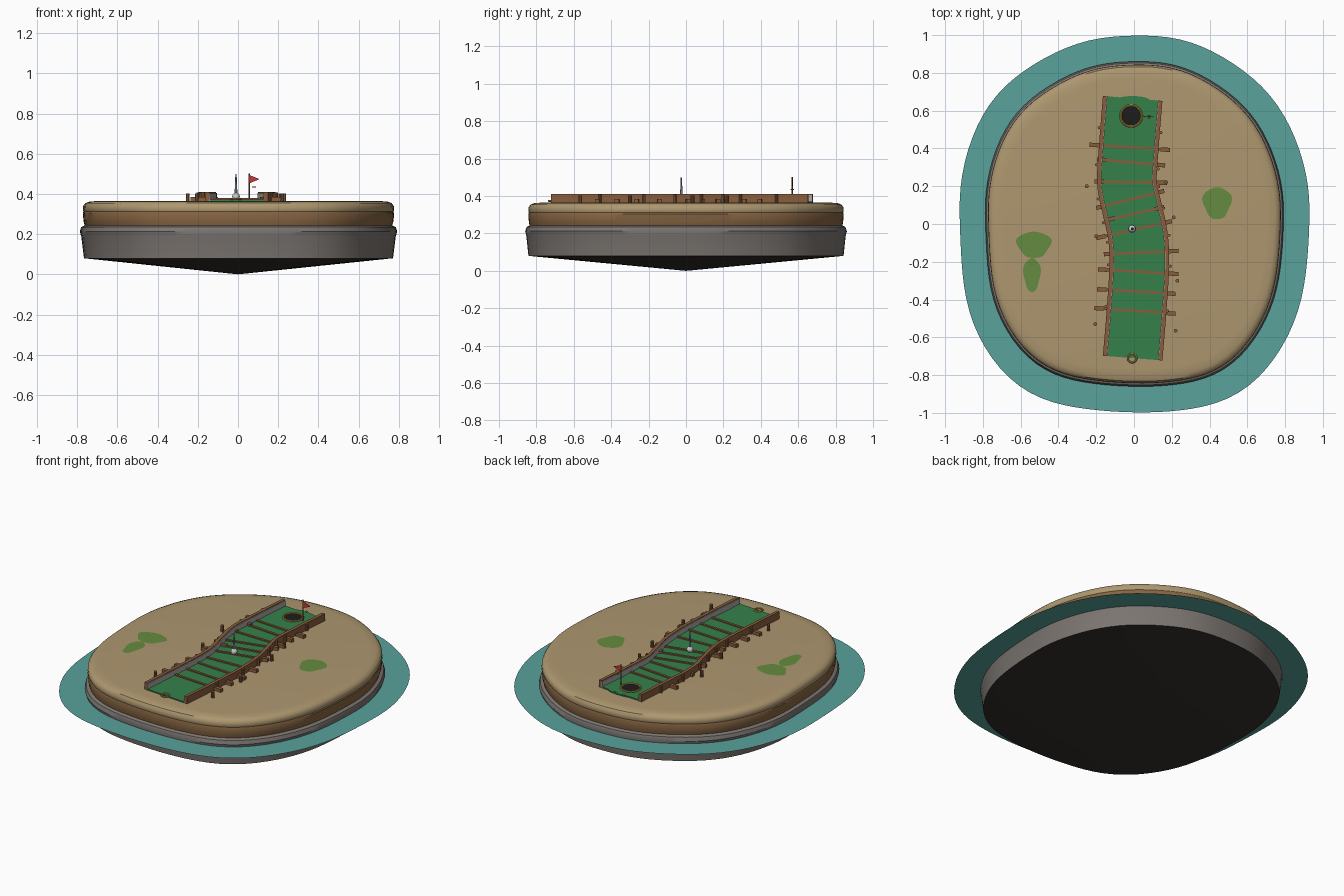
import bpy, bmesh, math
from mathutils import Vector

if "Cube" in bpy.data.objects:
    bpy.data.objects.remove(bpy.data.objects["Cube"])

def mat(name, c):
    m = bpy.data.materials.new(name)
    m.diffuse_color = (*c, 1)
    m.use_nodes = True
    m.node_tree.nodes["Principled BSDF"].inputs["Base Color"].default_value = m.diffuse_color
    return m

SAND = mat("sand", (.42, .31, .16)); EARTH = mat("earth", (.24, .13, .055))
ROCK = mat("rock", (.20, .18, .165)); DARK = mat("dark_rock", (.035, .03, .027))
WATER = mat("water", (.10, .36, .33)); TURF = mat("turf", (.035, .22, .07))
MOSS = mat("moss", (.13, .26, .05)); WOOD = mat("wood", (.25, .11, .045))
GREY = mat("pale_board", (.42, .40, .38)); GOLD = mat("gold", (.50, .33, .06))
BLACK = mat("black", (.012, .012, .012)); RED = mat("red", (.55, .04, .04))
WHITE = mat("white", (.85, .85, .85)); STEEL = mat("steel", (.2, .22, .28))
TOP = .365

def mesh(name, verts, faces, mats, idx=None, smooth=True):
    me = bpy.data.meshes.new(name)
    me.from_pydata(verts, [], faces)
    for m in mats:
        me.materials.append(m)
    if idx:
        me.polygons.foreach_set("material_index", idx)
    bm = bmesh.new(); bm.from_mesh(me)
    bmesh.ops.recalc_face_normals(bm, faces=bm.faces)
    bm.to_mesh(me); bm.free()
    ob = bpy.data.objects.new(name, me)
    bpy.context.collection.objects.link(ob)
    finish(ob, smooth)
    return ob

def finish(ob, smooth=True):
    bpy.ops.object.select_all(action='DESELECT')
    ob.select_set(True)
    bpy.context.view_layer.objects.active = ob
    if smooth:
        bpy.ops.object.shade_smooth_by_angle(angle=math.radians(35))

def outline(a, b, n=96, wob=.004):
    """Rounded island outline, squarer towards the front."""
    pts = []
    for i in range(n):
        t = 2 * math.pi * i / n
        c, s = math.cos(t), math.sin(t)
        e = 2.4 - .25 * s
        r = (abs(c) ** e + abs(s) ** e) ** (-1 / e)
        r *= 1 + wob * math.sin(5 * t + 1) + wob * .5 * math.sin(11 * t)
        pts.append((a * r * c, b * r * s))
    return pts

def rings(name, sections, mats, idx, cap_top=None, apex=None):
    n = 96
    verts, faces, mi = [], [], []
    for a, b, z in sections:
        verts += [(x, y, z) for x, y in outline(a, b)]
    for k in range(len(sections) - 1):
        for i in range(n):
            j = (i + 1) % n
            faces.append((k*n+i, k*n+j, (k+1)*n+j, (k+1)*n+i)); mi.append(idx[k])
    if apex is not None:
        verts.append((0, 0, apex))
        for i in range(n):
            faces.append((len(verts)-1, (i+1) % n, i)); mi.append(cap_top[0])
    if cap_top:
        o = (len(sections) - 1) * n
        faces.append(tuple(range(o, o + n))); mi.append(cap_top[1])
    return mesh(name, verts, faces, mats, mi)

# Island: conical underside, rock wall, earth band, rounded sand top
prof = [(.768, .842, .08), (.782, .854, .19), (.789, .86, .212), (.782, .852, .235),
        (.764, .836, .243), (.77, .84, .262), (.774, .843, .305), (.77, .84, .312),
        (.774, .843, .322), (.772, .841, .34), (.762, .832, .354), (.742, .812, .362), (.70, .77, TOP)]
rings("island", prof, [DARK, ROCK, EARTH, SAND], [1]*4 + [2]*3 + [3]*5, (0, 3), 0)

# Water sheet around the island
rings("water", [(.74, .80, .196), (.84, .92, .196), (.925, .997, .196)], [WATER], [0, 0])

# Moss patches on the sand
def patch(name, x, y, rx, ry):
    ring = [(x + rx*(1+.15*math.sin(3*t))*math.cos(t), y + ry*math.sin(t), TOP + .001)
            for t in (math.tau*i/24 for i in range(24))]
    mesh(name, ring, [tuple(range(24))], [MOSS])
patch("moss_right", .44, .11, .075, .085)
patch("moss_left", -.53, -.11, .09, .07)
patch("moss_left_tail", -.54, -.27, .045, .09)

# Lane centre line (Catmull-Rom through a few points)
CTRL = [Vector(p) for p in [(.01, .85), (-.007, .665), (-.028, .40), (-.037, .22), (-.01, .08),
        (.02, -.06), (.028, -.22), (.012, -.48), (-.007, -.71), (-.02, -.9)]]
path = []
for k in range(1, len(CTRL) - 2):
    p0, p1, p2, p3 = CTRL[k-1:k+3]
    for s in range(8):
        t = s / 8
        path.append(.5*(2*p1 + (p2-p0)*t + (2*p0-5*p1+4*p2-p3)*t*t + (3*p1-p0-3*p2+p3)*t**3))
path.append(CTRL[-2])

def ribbon(name, o1, o2, z0, z1, m):
    verts, faces = [], []
    for i, p in enumerate(path):
        d = (path[min(i+1, len(path)-1)] - path[max(i-1, 0)]).normalized()
        nrm = Vector((-d.y, d.x))          # points to +x
        a, b = p + nrm*o1, p + nrm*o2
        verts += [(*a, z0), (*b, z0), (*b, z1), (*a, z1)]
        if i:
            o = 4 * i
            faces += [(o-4+k, o-4+(k+1) % 4, o+(k+1) % 4, o+k) for k in range(4)]
    e = len(verts) - 4
    faces += [(0, 1, 2, 3), (e, e+1, e+2, e+3)]
    mesh(name, verts, faces, [m])

ribbon("lane_turf", -.14, .14, .360, .372, TURF)
for s, side in ((-1, "left"), (1, "right")):
    ribbon("rail_" + side, s*.138, s*.158, .360, .41, WOOD)
    ribbon("rail_liner_" + side, s*.134, s*.139, .360, .406, GREY)

def cyl(name, x, y, r, z0, z1, m, r2=None, n=16):
    bpy.ops.mesh.primitive_cone_add(vertices=n, radius1=r, radius2=r if r2 is None else r2,
                                    depth=z1 - z0, location=(x, y, (z0 + z1) / 2))
    ob = bpy.context.object
    ob.name = name
    ob.data.materials.append(m)
    finish(ob)
    return ob

def beam(name, a, b, w, z0, z1):
    a, b = Vector(a), Vector(b)
    c, d = (a + b) / 2, b - a
    bpy.ops.mesh.primitive_cube_add(size=1, location=(c.x, c.y, (z0+z1)/2),
                                    rotation=(0, 0, math.atan2(d.y, d.x)))
    ob = bpy.context.object
    ob.name = name
    ob.scale = (d.length, w, z1 - z0)
    ob.data.materials.append(WOOD)

# Cross slats with thicker stubs outside the rails
SLATS = [(-.235, .42, .19, .392), (-.195, .343, .165, .31), (-.21, .225, .175, .218),
         (-.20, .085, .16, .175), (-.15, .02, .16, .09), (-.20, -.075, .20, .015),
         (-.16, -.16, .235, -.142), (-.19, -.24, .235, -.265), (-.195, -.345, .22, -.37),
         (-.21, -.445, .22, -.475)]
for i, (x0, y0, x1, y1) in enumerate(SLATS):
    a, b = Vector((x0, y0)), Vector((x1, y1))
    beam(f"slat_{i}", a, b, .014, .362, .379)
    u = (b - a).normalized()
    beam(f"stub_left_{i}", a, a + u*.05, .022, .362, .385)
    beam(f"stub_right_{i}", b - u*.05, b, .022, .362, .385)

# Round pegs beside the lane and posts against the rails
PEGS = [(-.25, .2), (.17, .22), (-.2, -.065), (.21, .035), (.23, -.3), (.22, -.565), (-.205, -.53)]
for i, (x, y) in enumerate(PEGS):
    cyl(f"peg_{i}", x, y, .010, .36, .403, WOOD, n=10)
for i, k in enumerate(range(5, len(path) - 3, 7)):
    p, d = path[k], (path[k+1] - path[k-1]).normalized()
    for s in (-1, 1):
        q = p + Vector((-d.y, d.x)) * s * .164
        cyl(f"rail_post_{i}_{s}", q.x, q.y, .008, .36, .408, WOOD, n=8)

def torus(name, x, y, R, r, z):
    bpy.ops.mesh.primitive_torus_add(major_radius=R, minor_radius=r, major_segments=32,
                                     minor_segments=8, location=(x, y, z))
    ob = bpy.context.object
    ob.name = name
    ob.data.materials.append(GOLD)
    finish(ob)

# Rounded lane end, cup, start ring
end = cyl("lane_end", -.008, .655, .09, .36, .3715, TURF, n=32)
end.scale = (1, .25, 1)
cyl("cup", -.015, .572, .054, .36, .3735, BLACK, n=32)
torus("cup_ring", -.015, .572, .056, .006, .374)
torus("start_ring", -.01, -.71, .023, .005, .374)

# Flag with pole and small tag
cyl("flag_pole", .055, .568, .0035, .36, .503, WOOD, n=8)
mesh("flag", [(.055, .566, .495), (.055, .566, .452), (.107, .566, .474),
              (.055, .570, .495), (.055, .570, .452), (.107, .570, .474)],
     [(0, 1, 2), (5, 4, 3), (0, 3, 4, 1), (1, 4, 5, 2), (2, 5, 3, 0)], [RED], smooth=False)
torus("flag_tag", .08, .568, .007, .003, .435)

# Centre obstacle: ball with a spike
bpy.ops.mesh.primitive_uv_sphere_add(segments=20, ring_count=12, radius=.019, location=(-.01, -.025, .387))
ball = bpy.context.object
ball.name = "ball"
ball.data.materials.append(WHITE)
finish(ball)
cyl("ball_spike", -.01, -.025, .008, .38, .50, STEEL, r2=.003, n=12)
